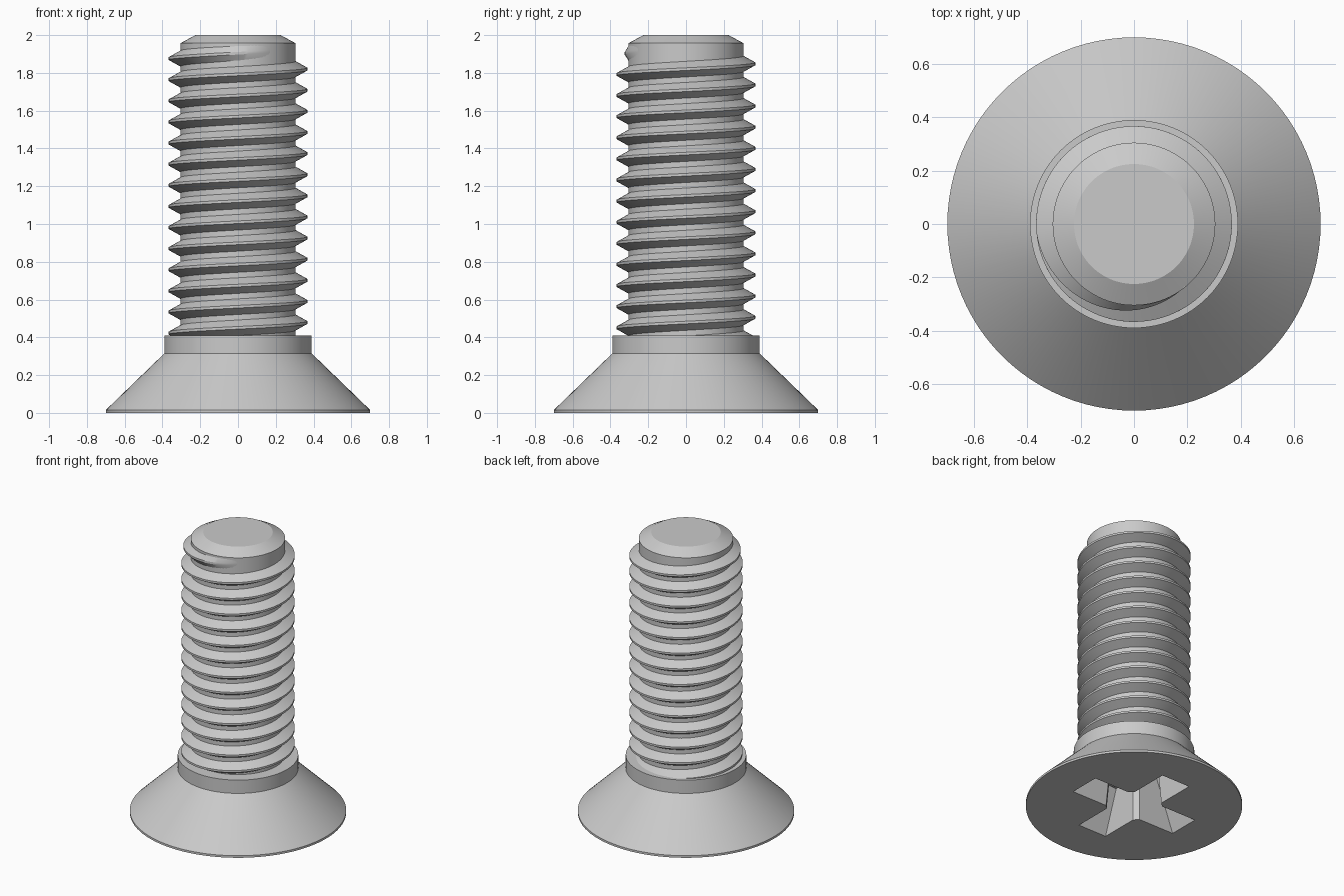
import bpy, bmesh, math

cube = bpy.data.objects.get("Cube")
if cube:
    bpy.data.objects.remove(cube, do_unlink=True)

SEG = 96
PITCH = 0.1118
CORE_R, CREST_R = 0.305, 0.367
GREY = (0.59, 0.59, 0.59, 1)

steel = bpy.data.materials.new("grey_steel")
steel.use_nodes = True
steel.diffuse_color = GREY
steel.node_tree.nodes["Principled BSDF"].inputs["Base Color"].default_value = GREY


def make_object(name, bm):
    bmesh.ops.recalc_face_normals(bm, faces=bm.faces)
    mesh = bpy.data.meshes.new(name)
    bm.to_mesh(mesh)
    bm.free()
    mesh.materials.append(steel)
    obj = bpy.data.objects.new(name, mesh)
    bpy.context.collection.objects.link(obj)
    return obj


def select_only(obj):
    bpy.ops.object.select_all(action='DESELECT')
    obj.select_set(True)
    bpy.context.view_layer.objects.active = obj


def skin(bm, rings):
    """Bridge closed rings of points and cap both ends."""
    loops = [[bm.verts.new(p) for p in ring] for ring in rings]
    n = len(loops[0])
    for a, b in zip(loops, loops[1:]):
        for i in range(n):
            j = (i + 1) % n
            bm.faces.new((a[i], a[j], b[j], b[i]))
    bm.faces.new(loops[0])
    bm.faces.new(loops[-1])


def circle(r, z):
    return [(r * math.cos(2 * math.pi * i / SEG), r * math.sin(2 * math.pi * i / SEG), z)
            for i in range(SEG)]


def cross(length, half, chamfer, z):
    """Plus-shaped outline with bevelled inner corners."""
    points = []
    for k in range(4):
        c, s = round(math.cos(k * math.pi / 2)), round(math.sin(k * math.pi / 2))
        arm = [(length, -half), (length, half), (half + chamfer, half), (half, half + chamfer)]
        points += [(c * x - s * y, s * x + c * y, z) for x, y in arm]
    return points


# Countersunk head, collar and plain shaft with chamfered tip
bm = bmesh.new()
profile = [(0.70, 0), (0.70, 0.015), (0.39, 0.315), (0.39, 0.41),
           (CORE_R, 0.41), (CORE_R, 1.957), (0.225, 2.0)]
skin(bm, [circle(r, z) for r, z in profile])
body = make_object("screw_body", bm)

# Tapered cross recess cut into the head
bm = bmesh.new()
DEPTH = 0.45
rings = []
for z in (-0.05, DEPTH):
    t = z / DEPTH
    rings.append(cross(0.42 - 0.2 * t, 0.112 - 0.028 * t, 0.03, z))
skin(bm, rings)
cutter = make_object("recess_cutter", bm)
cutter.hide_render = True
cut = body.modifiers.new("cross_recess", 'BOOLEAN')
cut.operation = 'DIFFERENCE'
cut.solver = 'EXACT'
cut.object = cutter
select_only(body)
bpy.ops.object.modifier_apply(modifier=cut.name)
bpy.data.objects.remove(cutter, do_unlink=True)

# Helical thread that sinks into the shaft near the tip
bm = bmesh.new()
START, FADE, END = -13.3, 0.52, 0.86
ROOT_R, HALF_BASE, HALF_CREST = CORE_R - 0.003, 0.043, 0.007
steps = int((END - START) * SEG)
sections = []
for i in range(steps + 1):
    turn = START + (END - START) * i / steps
    fade = 1 - max(0, (turn - FADE) / (END - FADE))
    a = 2 * math.pi * turn
    z = 1.82 + PITCH * turn
    inner = CORE_R - 0.02
    crest = ROOT_R + (CREST_R - ROOT_R) * fade
    tooth = [(inner, -HALF_BASE), (ROOT_R, -HALF_BASE), (crest, -HALF_CREST),
             (crest, HALF_CREST), (ROOT_R, HALF_BASE), (inner, HALF_BASE)]
    sections.append([(r * math.cos(a), r * math.sin(a), z + h) for r, h in tooth])
skin(bm, sections)
thread = make_object("screw_thread", bm)

# Smooth round surfaces, crisp edges
for obj in (body, thread):
    select_only(obj)
    bpy.ops.object.shade_smooth_by_angle(angle=math.radians(25))
